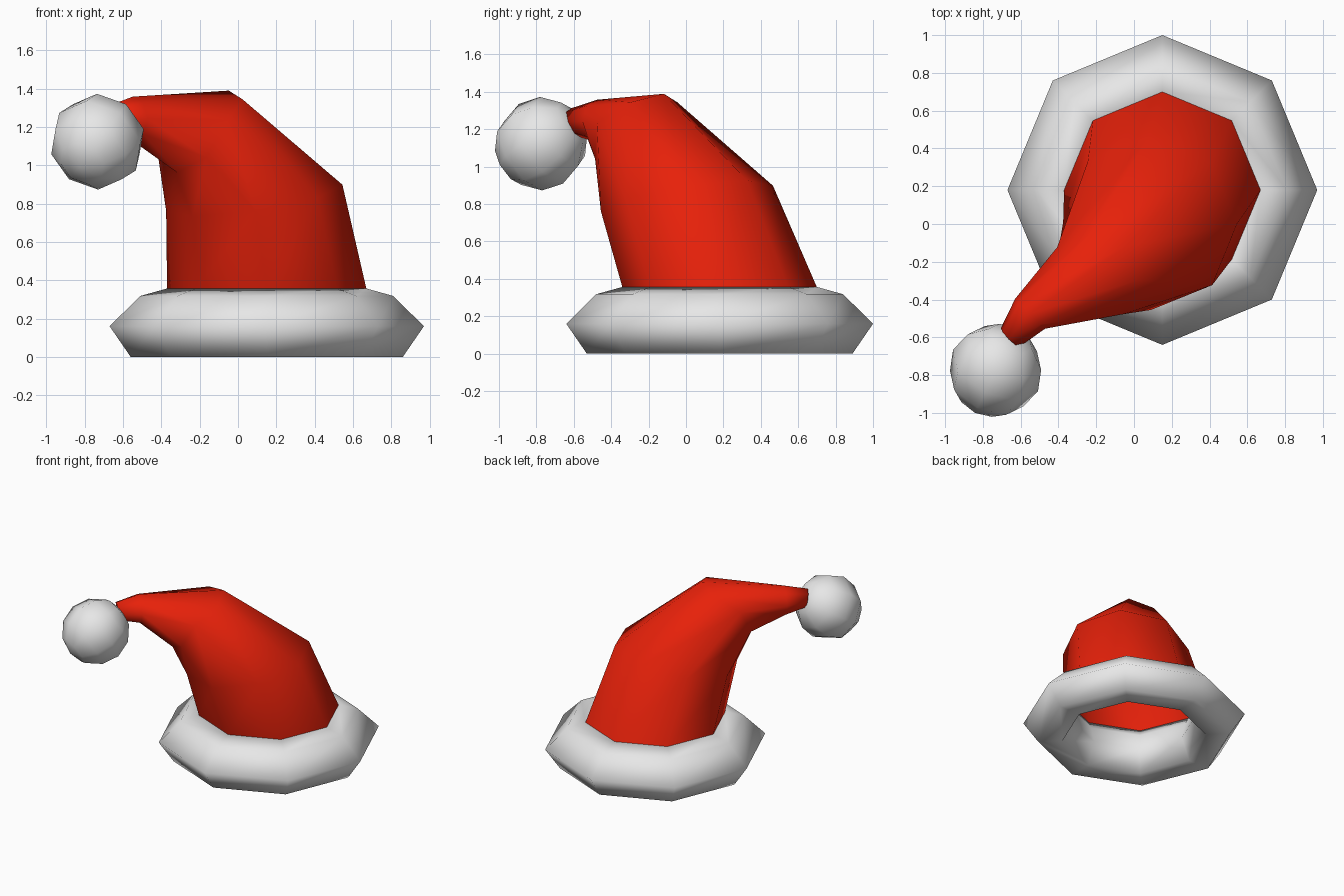
import bpy, bmesh, math
from mathutils import Vector

if "Cube" in bpy.data.objects:
    bpy.data.objects.remove(bpy.data.objects["Cube"])


def material(name, rgb):
    m = bpy.data.materials.new(name)
    m.diffuse_color = (*rgb, 1)
    m.use_nodes = True
    m.node_tree.nodes["Principled BSDF"].inputs["Base Color"].default_value = m.diffuse_color
    return m


WHITE = material("fluffy white", (0.8, 0.8, 0.8))
RED = material("felt red", (0.8, 0.015, 0.003))
SIDES = 8


def finish(name, bm, mat):
    me = bpy.data.meshes.new(name)
    bm.to_mesh(me)
    bm.free()
    me.materials.append(mat)
    for p in me.polygons:
        p.use_smooth = True
    ob = bpy.data.objects.new(name, me)
    bpy.context.collection.objects.link(ob)
    return ob


def loft(bm, rings, closed=False):
    loops = [[bm.verts.new(p) for p in r] for r in rings]
    pairs = list(zip(loops, loops[1:]))
    if closed:
        pairs.append((loops[-1], loops[0]))
    for a, b in pairs:
        for i in range(SIDES):
            j = (i + 1) % SIDES
            bm.faces.new((a[i], a[j], b[j], b[i]))
    return loops


def tilted_ring(centre, along, across, tilt, low_tilt=None):
    """Octagon tilted up at the back right; the lower half may tilt more."""
    s = math.sqrt(0.5)
    v = Vector((-s, s, 0))
    points = []
    for i in range(SIDES):
        a = math.tau * i / SIDES
        low = low_tilt is not None and math.cos(a) < -0.01
        t = math.radians(low_tilt if low else tilt)
        u = Vector((s * math.cos(t), s * math.cos(t), math.sin(t)))
        points.append(Vector(centre) + u * along * math.cos(a) + v * across * math.sin(a))
    return points


# Fur brim: closed profile (radius, height) swept around the head opening
bm = bmesh.new()
profile = [(0.71, 0), (0.82, 0.16), (0.66, 0.318), (0.52, 0.357),
           (0.49, 0.30), (0.46, 0.17), (0.53, 0)]
loft(bm, [tilted_ring((0.15, 0.18, z), r, r, 0) for r, z in profile], closed=True)
bmesh.ops.recalc_face_normals(bm, faces=bm.faces)
finish("fur_brim", bm, WHITE)

# Red body: tapering octagonal tube that bends towards the front left
bm = bmesh.new()
sections = [((0.15, 0.18, 0.355), 0.52, 0.52, 0),
            ((0.085, 0.005, 0.83), 0.465, 0.465, 12),
            ((-0.23, -0.30, 1.235), 0.30, 0.25, 31, 66),
            ((-0.55, -0.475, 1.243), 0.115, 0.112, 90),
            ((-0.655, -0.60, 1.24), 0.075, 0.07, 100)]
loops = loft(bm, [tilted_ring(*s) for s in sections])
bm.faces.new(loops[-1])
finish("hat_body", bm, RED)

# Pompom: low-poly ball hanging off the tip
bm = bmesh.new()
bmesh.ops.create_uvsphere(bm, u_segments=8, v_segments=6, radius=0.25)
ob = finish("pompom", bm, WHITE)
ob.location = (-0.733, -0.775, 1.123)
ob.rotation_euler = Vector((-0.085, -0.175, -0.12)).to_track_quat('Z', 'Y').to_euler()
